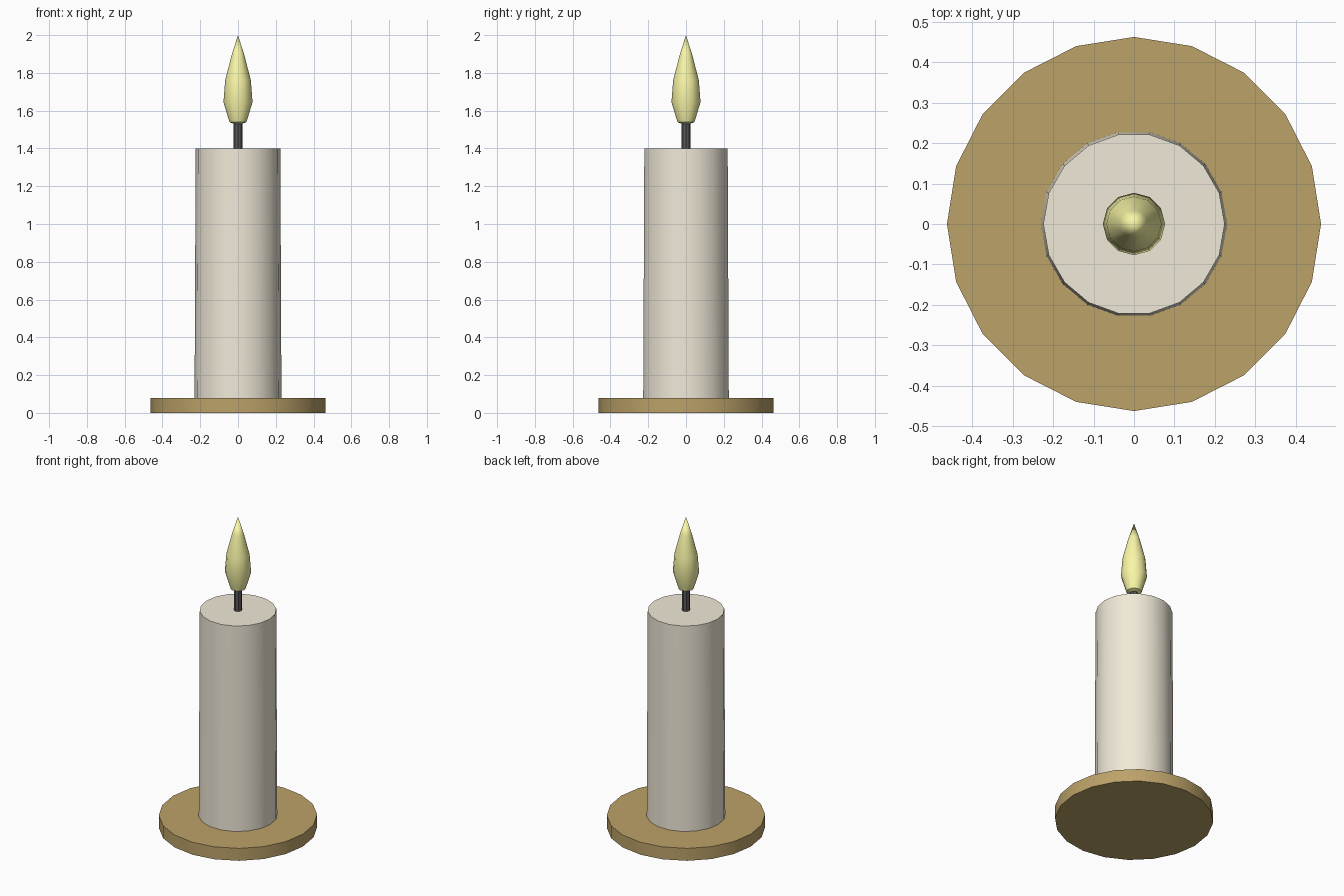
import bpy, math

if "Cube" in bpy.data.objects:
    bpy.data.objects.remove(bpy.data.objects["Cube"])

def material(name, col):
    m = bpy.data.materials.new(name)
    m.diffuse_color = (*col, 1)
    m.use_nodes = True
    m.node_tree.nodes["Principled BSDF"].inputs["Base Color"].default_value = m.diffuse_color
    return m

def lathe(name, profile, sides, mat):
    """Revolve (radius, z) points; radius 0 becomes a single pole, open ends are capped."""
    verts, faces, rings = [], [], []
    for r, z in profile:
        n = 1 if r == 0 else sides
        rings.append(list(range(len(verts), len(verts) + n)))
        for i in range(n):
            a = 2 * math.pi * i / sides
            verts.append((r * math.cos(a), r * math.sin(a), z))
    for lo, hi in zip(rings, rings[1:]):
        for i in range(sides):
            j = (i + 1) % sides
            if len(hi) == 1:
                faces.append((lo[i], lo[j], hi[0]))
            elif len(lo) == 1:
                faces.append((lo[0], hi[j], hi[i]))
            else:
                faces.append((lo[i], lo[j], hi[j], hi[i]))
    if len(rings[0]) > 1:
        faces.append(rings[0][::-1])
    if len(rings[-1]) > 1:
        faces.append(rings[-1])
    me = bpy.data.meshes.new(name)
    me.from_pydata(verts, [], faces)
    ob = bpy.data.objects.new(name, me)
    bpy.context.collection.objects.link(ob)
    me.materials.append(mat)
    bpy.ops.object.select_all(action='DESELECT')
    ob.select_set(True)
    bpy.context.view_layer.objects.active = ob
    bpy.ops.object.shade_smooth_by_angle(angle=math.radians(40))
    return ob

# Round holder plate
lathe("base_plate", [(0.462, 0), (0.462, 0.08)], 20, material("brass", (0.50, 0.36, 0.14)))
# Slightly tapered wax body
lathe("candle_body", [(0.23, 0.08), (0.224, 1.40)], 18, material("wax", (0.88, 0.82, 0.69)))
# Wick
lathe("wick", [(0.024, 1.40), (0.024, 1.53)], 8, material("char", (0.10, 0.10, 0.10)))
# Teardrop flame
lathe("flame", [(0, 1.52), (0.045, 1.54), (0.077, 1.645), (0.068, 1.76), (0.035, 1.89), (0, 2.0)],
      12, material("fire", (0.95, 0.93, 0.38)))
